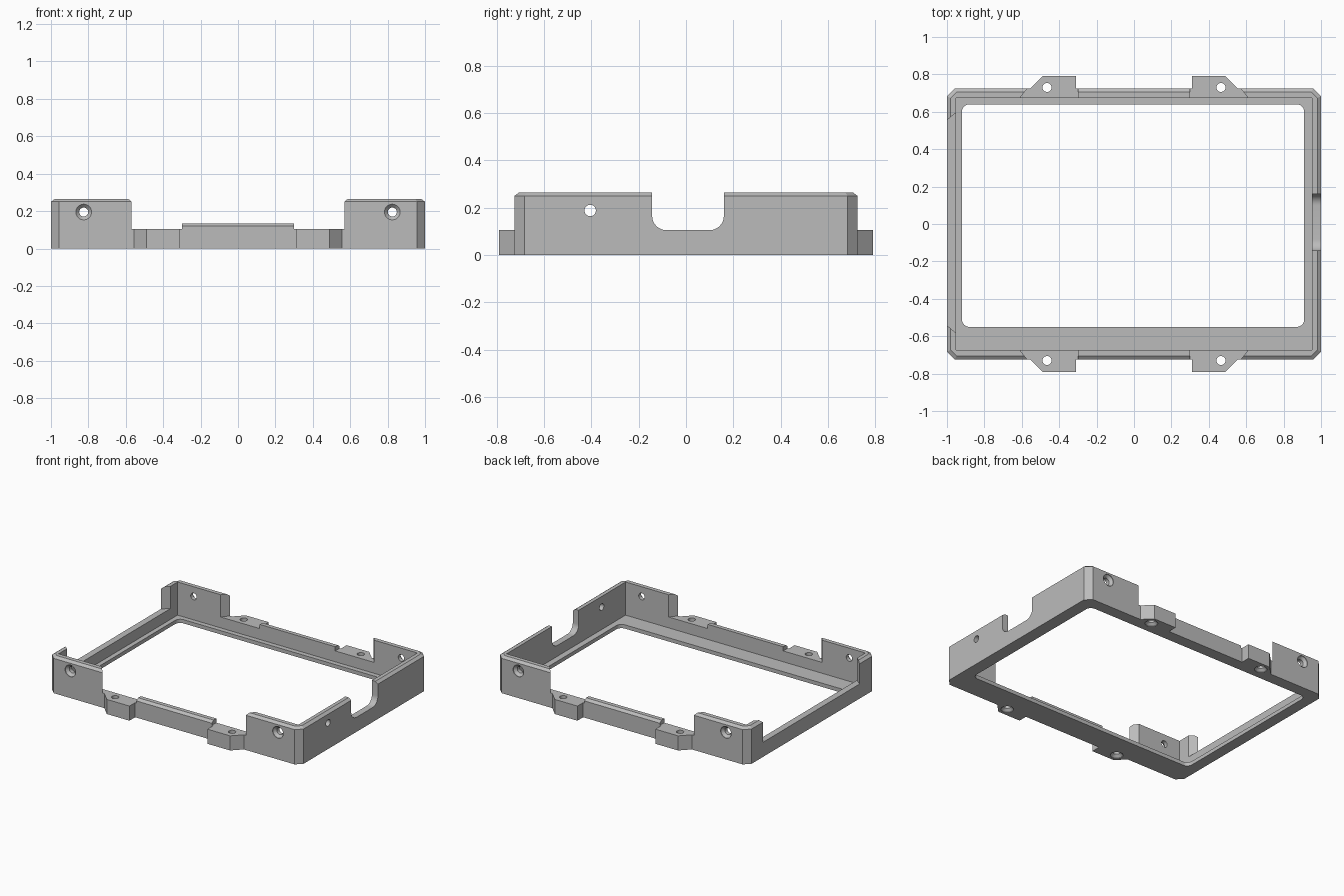
import bpy, bmesh
from math import sin, cos, pi
from mathutils import Matrix, Vector

if "Cube" in bpy.data.objects:
    bpy.data.objects.remove(bpy.data.objects["Cube"])

grey = bpy.data.materials.new("plain grey")
grey.use_nodes = True
COLOUR = (0.5, 0.5, 0.5, 1)
grey.diffuse_color = COLOUR
grey.node_tree.nodes["Principled BSDF"].inputs["Base Color"].default_value = COLOUR

# Main dimensions: half sizes, heights, wall recess
X, Y, H = 1.0, 0.725, 0.265
IX, IY = 0.953, 0.675
LOW, FLOOR, RIM = 0.105, 0.027, 0.25


def loft(name, rings, matrix=Matrix()):
    """Closed solid through stacked rings, each (2D points, z)."""
    bm = bmesh.new()
    loops = [[bm.verts.new(matrix @ Vector((x, y, z))) for x, y in pts] for pts, z in rings]
    for a, b in zip(loops, loops[1:]):
        for i in range(len(a)):
            j = (i + 1) % len(a)
            bm.faces.new((a[i], a[j], b[j], b[i]))
    bm.faces.new(loops[0])
    bm.faces.new(loops[-1])
    bmesh.ops.recalc_face_normals(bm, faces=bm.faces)
    mesh = bpy.data.meshes.new(name)
    bm.to_mesh(mesh)
    bm.free()
    mesh.materials.append(grey)
    obj = bpy.data.objects.new(name, mesh)
    bpy.context.collection.objects.link(obj)
    return obj


def prism(name, pts, low, high, matrix=Matrix()):
    return loft(name, [(pts, low), (pts, high)], matrix)


def circle(r, n=32):
    return [(r * cos(2 * pi * i / n), r * sin(2 * pi * i / n)) for i in range(n)]


def rect(x0, x1, y0, y1):
    return [(x0, y0), (x1, y0), (x1, y1), (x0, y1)]


def rounded(x0, x1, y0, y1, r, n=8):
    pts = []
    for k, (cx, cy) in enumerate(rect(x0 + r, x1 - r, y0 + r, y1 - r)):
        for i in range(n + 1):
            a = pi + (k + i / n) * pi / 2
            pts.append((cx + r * cos(a), cy + r * sin(a)))
    return pts


def chamfered(x, y, c):
    return [(-x + c, -y), (x - c, -y), (x, -y + c), (x, y - c),
            (x - c, y), (-x + c, y), (-x, y - c), (-x, -y + c)]


def screw_hole(place):
    """Countersunk hole; local z runs into the material from its face."""
    wide, thin = circle(0.042), circle(0.024)
    return loft("screw_cutter", [(wide, -0.02), (wide, 0.004), (thin, 0.022), (thin, 0.2)], place)


# Outer body with chamfered corners and rim
outer = chamfered(X, Y, 0.042)
frame = loft("case_frame", [(outer, 0), (outer, RIM),
                            (chamfered(X - 0.02, Y - 0.02, 0.032), H)])

# Mounting tabs on the front and back
tabs, cutters = [], []
for sx in (-1, 1):
    for sy in (-1, 1):
        tab = [(0.31, 0.79), (0.49, 0.79), (0.565, 0.715), (0.565, 0.7), (0.31, 0.7)]
        tabs.append(prism("tab", [(sx * x, sy * y) for x, y in tab], 0, LOW))
        cutters.append(screw_hole(Matrix.Translation((sx * 0.465, sy * 0.73, 0))))
        # Wall screw holes
        turn = Matrix.Rotation(sy * pi / 2, 4, "X")
        cutters.append(screw_hole(Matrix.Translation((sx * 0.825, sy * Y, 0.195)) @ turn))

# Interior and floor opening
cutters.append(prism("cavity", rect(-IX, IX, -IY, IY), FLOOR, 0.5))
cutters.append(prism("opening", rounded(-0.92, 0.91, -0.55, 0.64, 0.04), -0.1, 0.2))

# Low spans of the front, back and one end wall, with slanted ends
for sy in (-1, 1):
    span = [(-0.53, 0.775), (0.53, 0.775), (0.618, 0.665), (-0.618, 0.665)]
    cutters.append(prism("span_cutter", [(x, sy * y) for x, y in span], LOW, 0.5))
cutters.append(prism("end_cutter", [(-1.05, -0.50), (-0.94, -0.592),
                                    (-0.94, 0.605), (-1.05, 0.513)], LOW, 0.5))

# Round-bottomed cable notch and small hole in the other end wall
to_x = Matrix(((0, 0, 1, 0), (1, 0, 0, 0), (0, 1, 0, 0), (0, 0, 0, 1)))
cutters.append(prism("notch_cutter", rounded(-0.143, 0.16, LOW, 0.5, 0.06), 0.9, 1.1, to_x))
cutters.append(prism("side_hole_cutter", circle(0.024), 0.9, 1.1,
                     Matrix.Translation((0, -0.405, 0.188)) @ to_x))

# Join tabs, cut everything, and bake the result
for helper in tabs + cutters:
    helper.hide_render = True
    mod = frame.modifiers.new(helper.name, "BOOLEAN")
    mod.operation = "UNION" if helper in tabs else "DIFFERENCE"
    mod.solver = "EXACT"
    mod.object = helper
bpy.context.view_layer.update()
baked = bpy.data.meshes.new_from_object(
    frame.evaluated_get(bpy.context.evaluated_depsgraph_get()))
frame.modifiers.clear()
frame.data = baked
for helper in tabs + cutters:
    bpy.data.objects.remove(helper)

# Raised locating ridges in the middle of the front and back walls
parts = [frame]
for sy, side in ((-1, "front"), (1, "back")):
    profile = [(IY, LOW), (Y, LOW), (Y, 0.12), (Y - 0.02, 0.135), (IY, 0.135)]
    parts.append(prism(side + "_ridge", [(sy * y, z) for y, z in profile], -0.3, 0.3, to_x))

# Smooth the holes and fillets, keep the other edges sharp
bpy.ops.object.select_all(action="DESELECT")
for part in parts:
    part.select_set(True)
bpy.context.view_layer.objects.active = frame
bpy.ops.object.shade_smooth_by_angle(angle=pi / 7)
